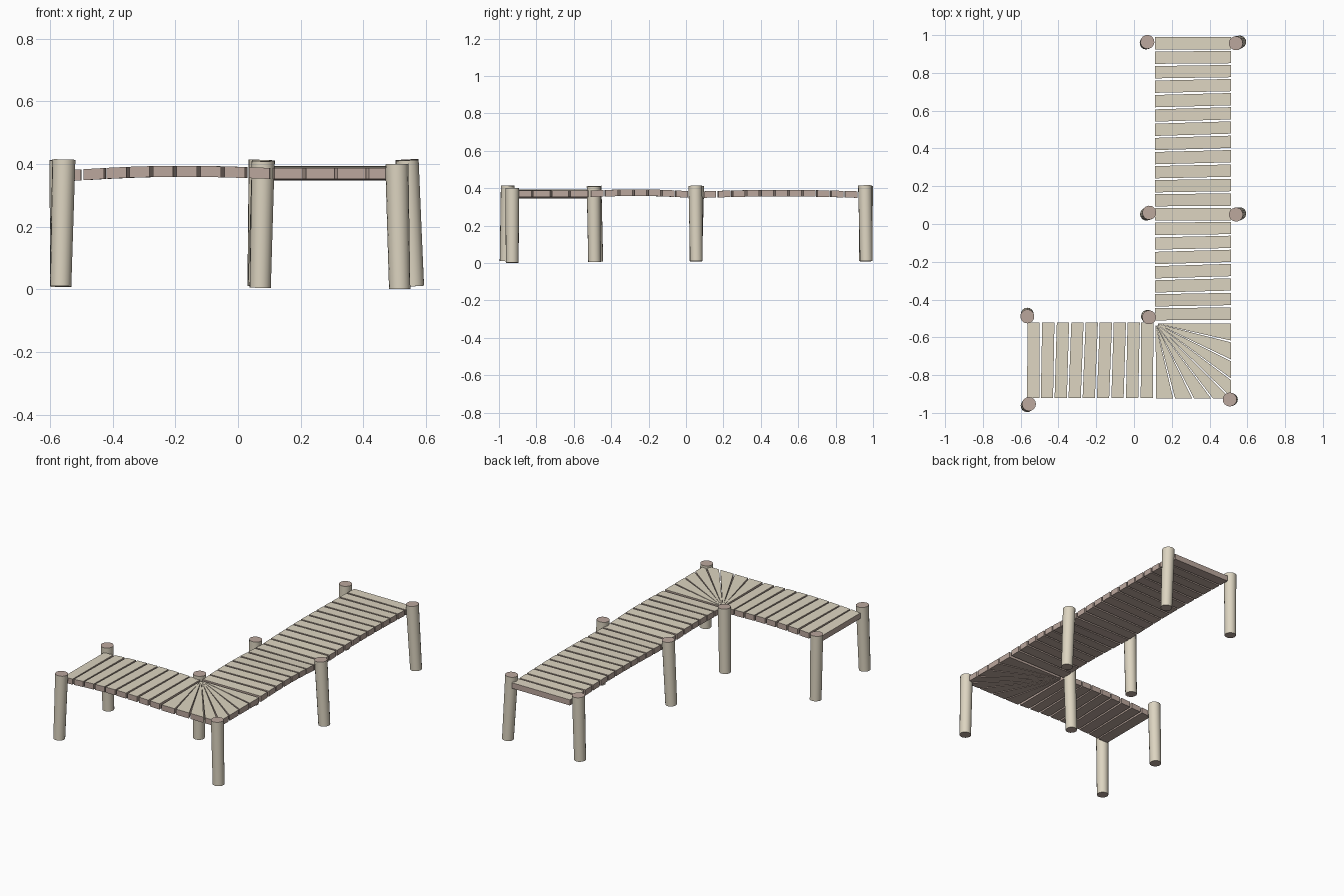
import bpy, bmesh, math
from mathutils import Vector, Matrix

if "Cube" in bpy.data.objects:
    bpy.data.objects.remove(bpy.data.objects["Cube"])


def material(name, rgb):
    m = bpy.data.materials.new(name)
    m.diffuse_color = (*rgb, 1)
    m.use_nodes = True
    m.node_tree.nodes["Principled BSDF"].inputs["Base Color"].default_value = m.diffuse_color
    return m


TAN = material("weathered_wood", (0.72, 0.66, 0.53))
BROWN = material("cut_wood", (0.50, 0.39, 0.34))
X0, X1 = 0.112, 0.514      # long run edges
Y0, Y1 = -0.922, -0.522    # short run edges
THICK = 0.035


def make_object(name, bm, is_tan):
    """Finish a mesh: tan where is_tan(face), brown elsewhere."""
    bmesh.ops.recalc_face_normals(bm, faces=bm.faces[:])
    bm.normal_update()
    for f in bm.faces:
        f.material_index = 0 if is_tan(f) else 1
    me = bpy.data.meshes.new(name)
    bm.to_mesh(me)
    bm.free()
    me.materials.append(TAN)
    me.materials.append(BROWN)
    ob = bpy.data.objects.new(name, me)
    bpy.context.collection.objects.link(ob)
    return ob


def plank(name, top):
    """Board with the given top outline, extruded down by its thickness."""
    bm = bmesh.new()
    up = [bm.verts.new(p) for p in top]
    low = [bm.verts.new((p[0], p[1], p[2] - THICK)) for p in top]
    bm.faces.new(up)
    bm.faces.new(low[::-1])
    n = len(top)
    for i in range(n):
        j = (i + 1) % n
        bm.faces.new((up[i], low[i], low[j], up[j]))
    make_object(name, bm, lambda f: f.normal.z > 0.5)


def arch(t, a, b, za, zb, rise):
    """Deck height and skew between two supports."""
    s = min(max((t - a) / (b - a), 0), 1)
    bump = math.sin(math.pi * s)
    return za + (zb - za) * s + rise * bump, bump


# Long run planks, gently humped between the posts
def long_height(y):
    if y > 0.05:
        return arch(y, 0.05, 0.96, 0.382, 0.382, 0.009)
    return arch(y, -0.52, 0.05, 0.387, 0.382, 0.009)


COUNT, WIDTH = 20, 0.065
pitch = (0.99 + 0.522 - 0.003) / COUNT
for i in range(COUNT):
    yc = 0.99 - WIDTH / 2 - i * pitch
    skew = long_height(yc)[1] * 0.006
    pts = []
    for x, s, e in ((X0, -1, -1), (X1, -1, 1), (X1, 1, 1), (X0, 1, -1)):
        y = yc + s * WIDTH / 2
        pts.append((x, y + e * skew, long_height(y)[0]))
    plank(f"long_run_plank_{i + 1}", pts)


# Short run planks
def short_height(x):
    return arch(x, -0.56, 0.11, 0.379, 0.387, 0.011)


pitch = (X0 + 0.565) / 9
for i in range(9):
    xc = -0.565 + WIDTH / 2 + i * pitch
    skew = short_height(xc)[1] * 0.008
    pts = []
    for y, s, e in ((Y0, -1, -1), (Y0, 1, -1), (Y1, 1, 1), (Y1, -1, 1)):
        x = xc + s * WIDTH / 2
        pts.append((x + e * skew, y, short_height(x)[0]))
    plank(f"short_run_plank_{i + 1}", pts)


# Corner fan of wedge planks around the inner post
def corner_edge(u):
    """Point on the outer corner, u from 0 to 8."""
    if u <= 4:
        return Vector((X0 + (X1 - X0) * u / 4, Y0 - 0.002, 0.387))
    return Vector((X1, Y0 + (Y1 - Y0) * (u - 4) / 4, 0.387))


pivot = Vector((X0 + 0.002, Y1 - 0.004, 0.387))
for i in range(8):
    a, b = corner_edge(i + 0.05), corner_edge(i + 0.95)
    plank(f"corner_wedge_{i + 1}",
          [pivot.lerp(a, 0.03), a, b, pivot.lerp(b, 0.03)])

# Leaning posts: foot x, y, then head x, y, then foot z and head z
POSTS = [
    (0.064, 0.958, 0.071, 0.964, 0.01, 0.413),
    (0.560, 0.964, 0.539, 0.957, 0.01, 0.414),
    (0.066, 0.052, 0.081, 0.060, 0.01, 0.412),
    (0.560, 0.055, 0.540, 0.050, 0.01, 0.412),
    (-0.565, -0.477, -0.565, -0.489, 0.008, 0.412),
    (0.071, -0.489, 0.080, -0.494, 0.005, 0.409),
    (-0.566, -0.962, -0.556, -0.953, 0.01, 0.414),
    (0.516, -0.929, 0.507, -0.929, 0.001, 0.400),
]
for i, (fx, fy, hx, hy, fz, hz) in enumerate(POSTS):
    foot, head = Vector((fx, fy, fz)), Vector((hx, hy, hz))
    axis = head - foot
    rot = axis.to_track_quat('Z', 'Y').to_matrix().to_4x4()
    bm = bmesh.new()
    bmesh.ops.create_cone(bm, cap_ends=True, segments=16, radius1=0.034,
                          radius2=0.037, depth=axis.length,
                          matrix=Matrix.Translation((foot + head) / 2) @ rot)
    ob = make_object(f"post_{i + 1}", bm, lambda f: abs(f.normal.z) < 0.5)
    bpy.ops.object.select_all(action='DESELECT')
    ob.select_set(True)
    bpy.context.view_layer.objects.active = ob
    bpy.ops.object.shade_smooth_by_angle(angle=math.radians(40))
